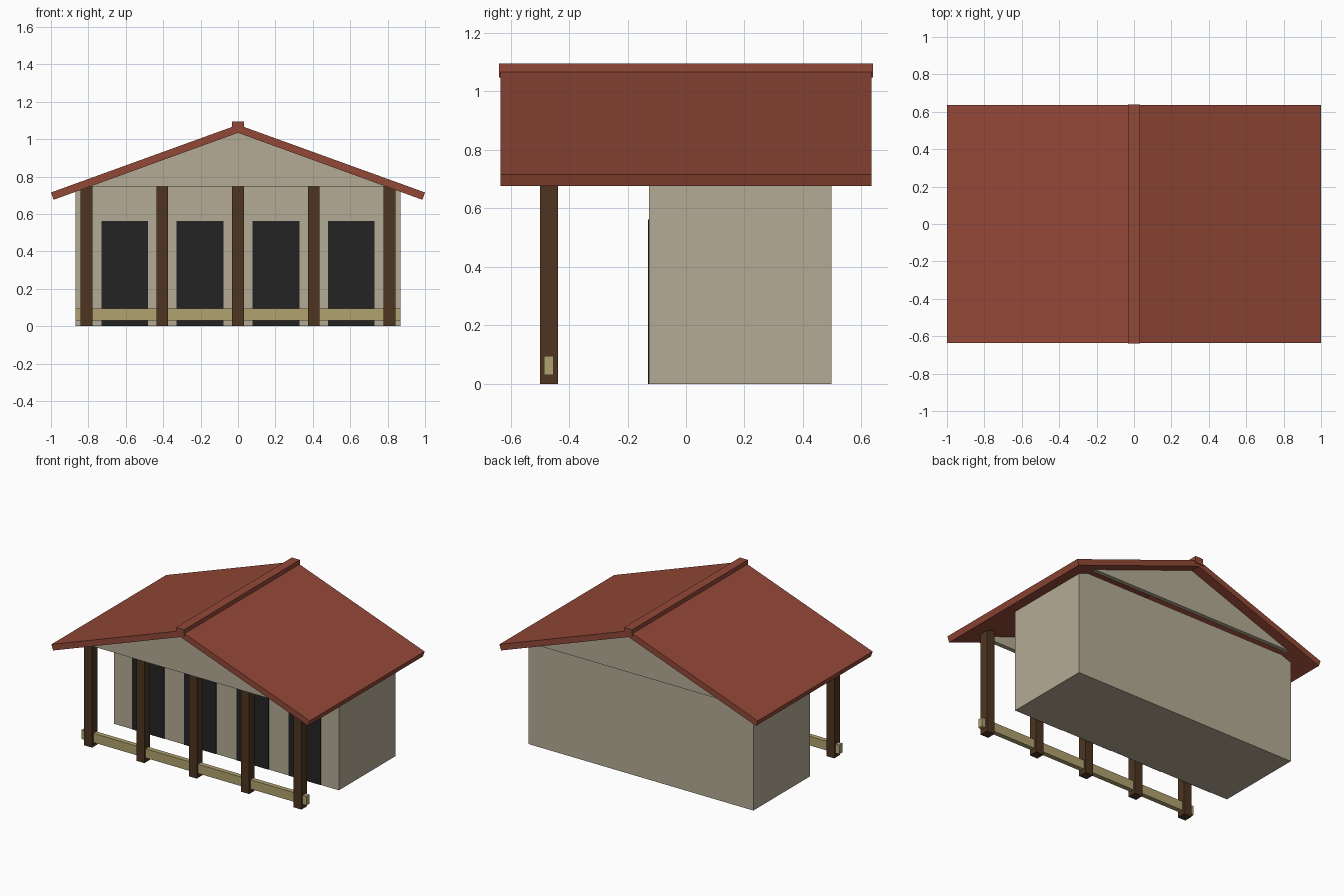
import bpy

cube = bpy.data.objects.get("Cube")
if cube:
    bpy.data.objects.remove(cube, do_unlink=True)


def material(name, rgb):
    m = bpy.data.materials.new(name)
    m.use_nodes = True
    m.diffuse_color = (*rgb, 1)
    bsdf = next(n for n in m.node_tree.nodes if n.type == "BSDF_PRINCIPLED")
    bsdf.inputs["Base Color"].default_value = (*rgb, 1)
    return m


ROOF = material("roof_red", (0.29, 0.065, 0.038))
WALL = material("wall_beige", (0.46, 0.41, 0.30))
POST = material("dark_wood", (0.077, 0.036, 0.015))
RAIL = material("pale_wood", (0.44, 0.36, 0.16))
DOOR = material("door_black", (0.017, 0.017, 0.017))


def extrude(name, profile, y0, y1, mat):
    """Prism made from a counter-clockwise x-z profile seen from the front."""
    n = len(profile)
    verts = [(x, y, z) for y in (y0, y1) for x, z in profile]
    faces = [tuple(range(n)), tuple(reversed(range(n, 2 * n)))]
    faces += [(i, i + n, (i + 1) % n + n, (i + 1) % n) for i in range(n)]
    mesh = bpy.data.meshes.new(name)
    mesh.from_pydata(verts, [], faces)
    mesh.materials.append(mat)
    obj = bpy.data.objects.new(name, mesh)
    bpy.context.collection.objects.link(obj)
    return obj


def box(name, x, y, z, mat):
    """Box from (min, max) ranges."""
    profile = [(x[0], z[0]), (x[1], z[0]), (x[1], z[1]), (x[0], z[1])]
    return extrude(name, profile, *y, mat)


# Stable body
FLOOR_TOP = 0.747
box("stable_body", (-0.87, 0.87), (-0.127, 0.498), (0, FLOOR_TOP), WALL)

# Doorways: thin plates on the front wall
for i, x in enumerate((-0.605, -0.203, 0.203, 0.605)):
    box(f"doorway_{i + 1}", (x - 0.125, x + 0.125), (-0.13, -0.126), (0, 0.562), DOOR)

# Porch posts and low rail
for i in range(-2, 3):
    x = i * 0.405
    box(f"porch_post_{i + 3}", (x - 0.031, x + 0.031), (-0.5, -0.438), (0, FLOOR_TOP), POST)
box("porch_rail", (-0.87, 0.87), (-0.486, -0.453), (0.031, 0.095), RAIL)

# Gable panels at both ends
gable = [(-0.79, FLOOR_TOP), (0.79, FLOOR_TOP), (0, 1.036)]
extrude("front_gable", gable, -0.565, -0.535, WALL)
extrude("back_gable", gable, 0.535, 0.565, WALL)

# Roof slopes and ridge cap
slope = [(0, 1.034), (0.986, 0.676), (1.0, 0.715), (0, 1.077)]
extrude("left_roof_slope", slope, -0.635, 0.635, ROOF)
extrude("right_roof_slope", [(-x, z) for x, z in reversed(slope)], -0.635, 0.635, ROOF)
box("ridge_cap", (-0.031, 0.031), (-0.64, 0.64), (1.048, 1.095), ROOF)
